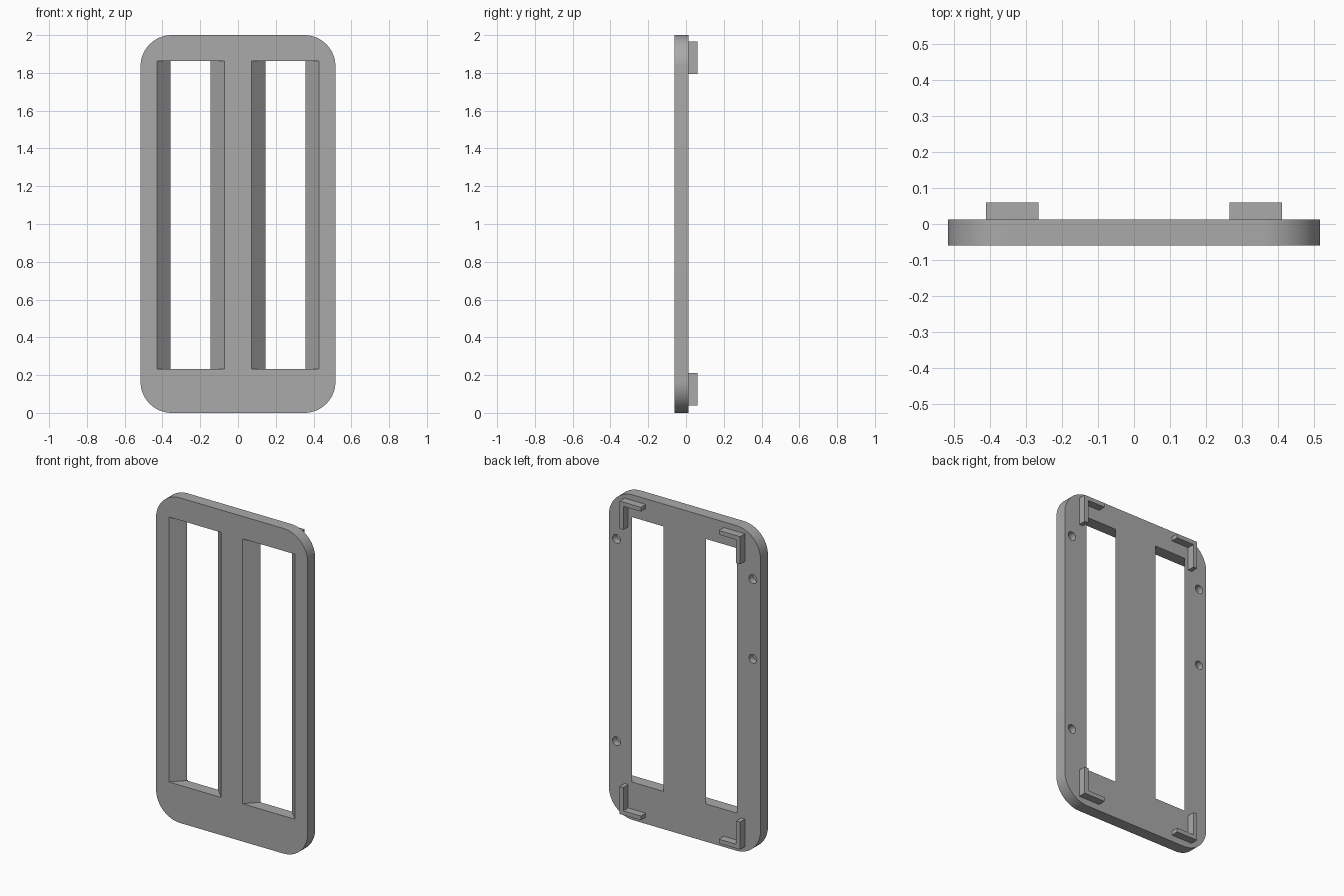
import bpy, bmesh
from math import cos, sin, pi

if "Cube" in bpy.data.objects:
    bpy.data.objects.remove(bpy.data.objects["Cube"], do_unlink=True)

FRONT, BACK, TIP = -0.06, 0.013, 0.06

grey = bpy.data.materials.new("plain_grey")
grey.use_nodes = True
grey.diffuse_color = (0.4, 0.4, 0.4, 1)
grey.node_tree.nodes["Principled BSDF"].inputs["Base Color"].default_value = (0.4, 0.4, 0.4, 1)


def loft(name, front, back, y0, y1):
    """Solid between two matching xz outlines at depths y0 and y1."""
    bm = bmesh.new()
    a = [bm.verts.new((x, y0, z)) for x, z in front]
    b = [bm.verts.new((x, y1, z)) for x, z in back]
    bm.faces.new(a)
    bm.faces.new(b[::-1])
    for i in range(len(a)):
        j = (i + 1) % len(a)
        bm.faces.new((a[j], a[i], b[i], b[j]))
    bmesh.ops.recalc_face_normals(bm, faces=bm.faces)
    mesh = bpy.data.meshes.new(name)
    bm.to_mesh(mesh)
    bm.free()
    mesh.materials.append(grey)
    obj = bpy.data.objects.new(name, mesh)
    bpy.context.collection.objects.link(obj)
    return obj


def arc(cx, cz, r, start, sweep, n):
    return [(cx + r * cos(start + sweep * i / n), cz + r * sin(start + sweep * i / n))
            for i in range(n + 1)]


def rect(x0, x1, z0, z1):
    return [(x0, z0), (x1, z0), (x1, z1), (x0, z1)]


# Rounded plate
HALF, HEIGHT, R = 0.516, 2.0, 0.165
outline = []
for k, (sx, top) in enumerate([(1, 1), (-1, 1), (-1, 0), (1, 0)]):
    outline += arc(sx * (HALF - R), HEIGHT - R if top else R, R, k * pi / 2, pi / 2, 16)
plate = loft("plate", outline, outline, FRONT, BACK)

# Flared window cutters, extended past both faces along the same slope
cutters = []
Z0, Z1 = 0.232, 1.862
slope = 0.072 / (BACK - FRONT)
over = 0.02
for s in (-1, 1):
    e = slope * over
    wide = rect(s * (0.072 - e), s * (0.429 + e), Z0, Z1)
    narrow = rect(s * (0.145 + e), s * (0.357 - e), Z0, Z1)
    cutters.append(loft("window_cutter", wide, narrow, FRONT - over, BACK + over))

# Blind screw hole cutters in the back
for x, z in [(0.464, 1.70), (0.464, 0.455), (-0.464, 1.70), (-0.464, 1.21)]:
    ring = arc(x, z, 0.027, 0, 2 * pi, 24)[:-1]
    cutters.append(loft("hole_cutter", ring, ring, BACK - 0.04, BACK + over))

# Cut the plate, then discard the cutters
bpy.context.view_layer.objects.active = plate
for cutter in cutters:
    cutter.hide_render = True
    mod = plate.modifiers.new("cut", "BOOLEAN")
    mod.operation = "DIFFERENCE"
    mod.solver = "EXACT"
    mod.object = cutter
    bpy.ops.object.modifier_apply(modifier=mod.name)
    bpy.data.objects.remove(cutter, do_unlink=True)

bpy.ops.object.select_all(action="DESELECT")
plate.select_set(True)
bpy.ops.object.shade_smooth_by_angle()

# L-shaped corner brackets on the back
T, LEG_X, LEG_Z = 0.026, 0.145, 0.17
ell = [(0, 0), (LEG_X, 0), (LEG_X, T), (T, T), (T, LEG_Z), (0, LEG_Z)]
for side, sx in (("left", 1), ("right", -1)):
    for level, cz, sz in (("upper", 1.965, -1), ("lower", 0.04, 1)):
        shape = [(sx * (0.41 - u), cz + sz * v) for u, v in ell]
        loft(f"{level}_{side}_bracket", shape, shape, BACK, TIP)
